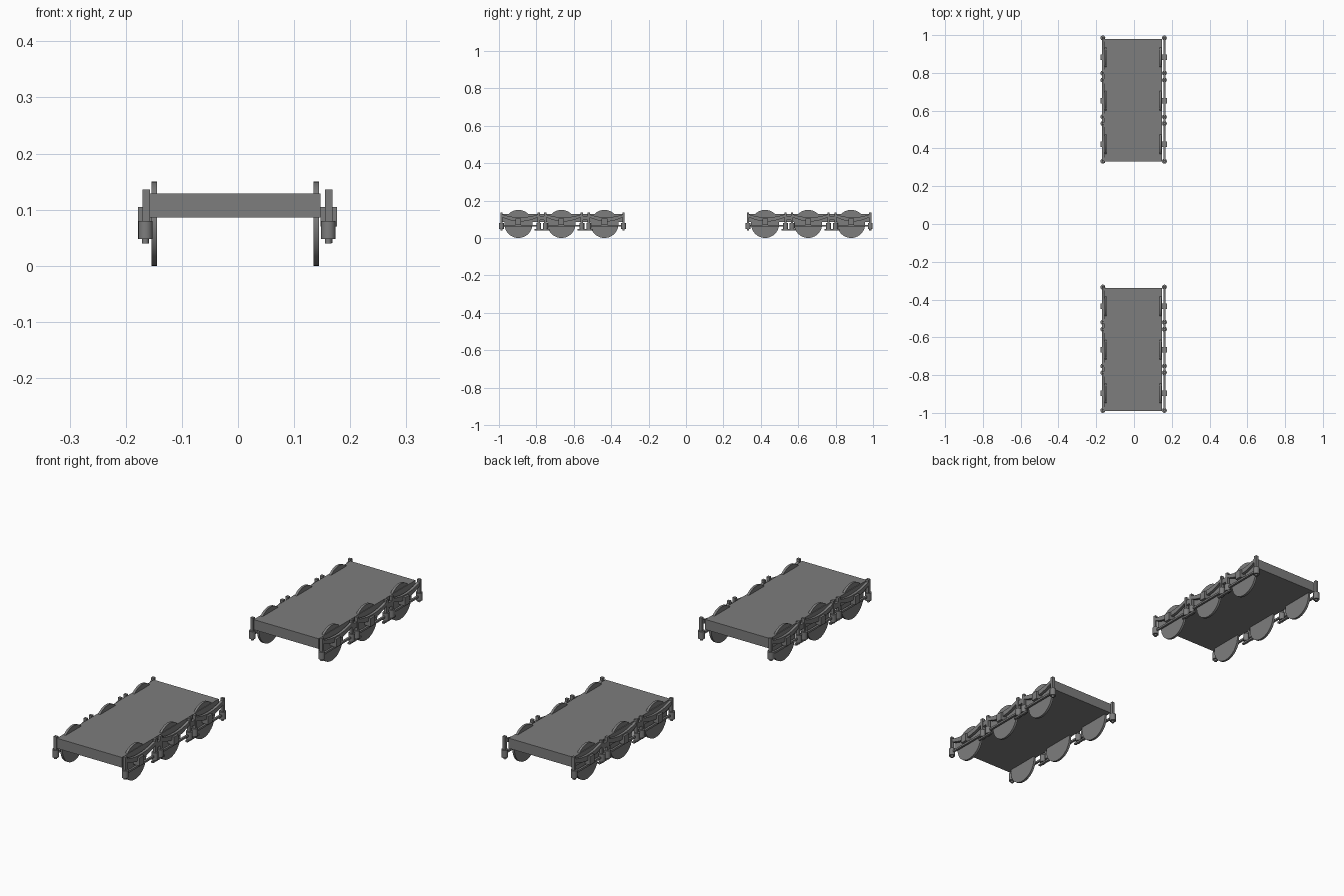
import bpy, bmesh, math
from mathutils import Matrix, Vector

if "Cube" in bpy.data.objects:
    bpy.data.objects.remove(bpy.data.objects["Cube"])

# dark grey paint for every part
DARK = bpy.data.materials.new("dark_grey")
DARK.diffuse_color = (0.205, 0.205, 0.205, 1)
DARK.use_nodes = True
DARK.node_tree.nodes["Principled BSDF"].inputs["Base Color"].default_value = DARK.diffuse_color


def finish(name, bm):
    bmesh.ops.recalc_face_normals(bm, faces=bm.faces)
    me = bpy.data.meshes.new(name)
    bm.to_mesh(me)
    bm.free()
    me.materials.append(DARK)
    ob = bpy.data.objects.new(name, me)
    bpy.context.collection.objects.link(ob)
    return ob


def box(bm, x, y, z):
    size = Vector((x[1] - x[0], y[1] - y[0], z[1] - z[0]))
    mid = ((x[0] + x[1]) / 2, (y[0] + y[1]) / 2, (z[0] + z[1]) / 2)
    bmesh.ops.create_cube(bm, size=1, matrix=Matrix.Translation(mid) @ Matrix.Diagonal((*size, 1)))


def cyl(bm, center, r, depth, axis='Z', n=16):
    rot = Matrix.Rotation(math.pi / 2, 4, 'Y') if axis == 'X' else Matrix.Identity(4)
    bmesh.ops.create_cone(bm, cap_ends=True, segments=n, radius1=r, radius2=r, depth=depth,
                          matrix=Matrix.Translation(center) @ rot)


def spring(bm, x, y0, y1):
    # sagging band: outline of top and bottom arcs, extruded in x
    n = 10
    top, low = [], []
    for i in range(n + 1):
        t = i / n
        sag = 4 * t * (1 - t)
        y = y0 + (y1 - y0) * t
        top.append((y, 0.127 - 0.017 * sag))
        low.append((y, 0.113 - 0.025 * sag))
    vs = [bm.verts.new((x[0], y, z)) for y, z in top + low[::-1]]
    face = bm.faces.new(vs)
    new = bmesh.ops.extrude_face_region(bm, geom=[face])['geom']
    bmesh.ops.translate(bm, vec=(x[1] - x[0], 0, 0),
                        verts=[v for v in new if isinstance(v, bmesh.types.BMVert)])


POSTS = (-0.325, -0.125, -0.09, 0.105, 0.142, 0.328)

for label, cy in (("front", -0.662), ("rear", 0.657)):
    # deck slab
    bm = bmesh.new()
    box(bm, (-0.158, 0.147), (cy - 0.327, cy + 0.323), (0.086, 0.129))
    finish(label + "_deck", bm)

    for side, s in (("left", -1), ("right", 1)):
        def xr(a, b):
            return tuple(sorted((s * a - 0.001, s * b - 0.001)))

        # wheels
        bm = bmesh.new()
        for k in (-1, 0, 1):
            wy = cy - 0.004 + 0.23 * k
            cyl(bm, (s * 0.1445 - 0.005, wy, 0.075), 0.075, 0.01, 'X', 40)
        finish(f"{label}_{side}_wheels", bm)

        # side frame: springs, lower bars, axle boxes
        bm = bmesh.new()
        for k in range(3):
            y0, y1 = cy + POSTS[2 * k], cy + POSTS[2 * k + 1]
            wy = cy - 0.004 + 0.23 * (k - 1)
            spring(bm, xr(0.156, 0.168), y0, y1)
            box(bm, xr(0.158, 0.167), (y0, y1), (0.061, 0.069))
            box(bm, xr(0.148, 0.177), (wy - 0.015, wy + 0.015), (0.070, 0.105))
        # links between neighbouring wheels
        for a, b in ((1, 2), (3, 4)):
            ya, yb = cy + POSTS[a], cy + POSTS[b]
            box(bm, xr(0.157, 0.168), (ya, yb), (0.096, 0.118))
            box(bm, xr(0.159, 0.169), (ya - 0.022, yb + 0.022), (0.041, 0.048))
        finish(f"{label}_{side}_side_frame", bm)

        # hanger posts with cylinders and nubs
        bm = bmesh.new()
        for p in POSTS:
            y = cy + p
            x = s * 0.163 - 0.002
            box(bm, xr(0.156, 0.169), (y - 0.006, y + 0.006), (0.075, 0.136))
            cyl(bm, (x, y, 0.064), 0.013, 0.032)
            cyl(bm, (x, y, 0.0445), 0.006, 0.009, n=12)
        finish(f"{label}_{side}_hangers", bm)

# smooth the round parts
for ob in list(bpy.data.objects):
    if "wheels" in ob.name or "hangers" in ob.name:
        bpy.ops.object.select_all(action='DESELECT')
        ob.select_set(True)
        bpy.context.view_layer.objects.active = ob
        bpy.ops.object.shade_smooth_by_angle(angle=math.radians(35))
